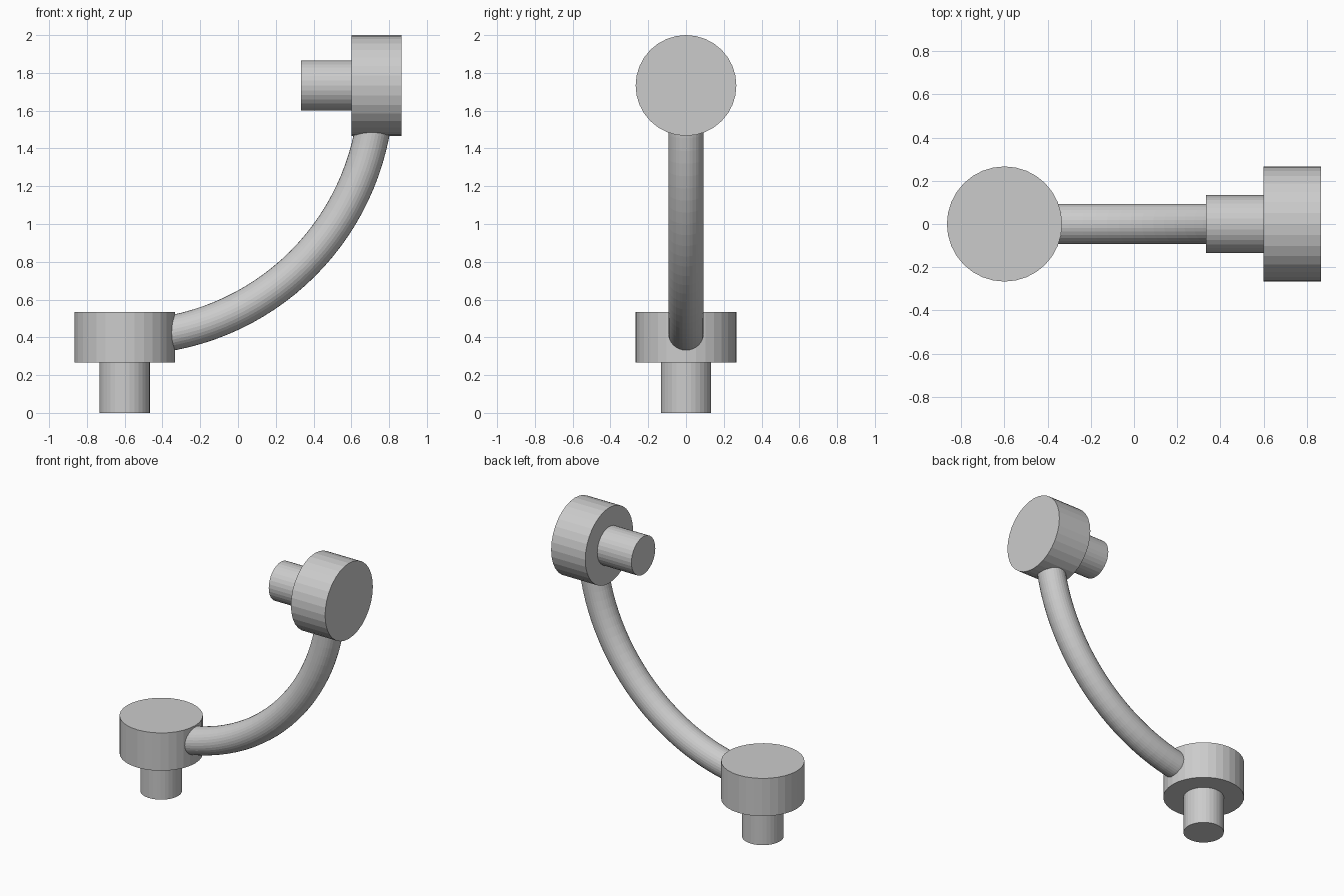
import bpy, bmesh, math
from mathutils import Matrix, Vector

if "Cube" in bpy.data.objects:
    bpy.data.objects.remove(bpy.data.objects["Cube"])

U = 2 / 7.5          # base unit: disc radius and thickness
SIDES = 32
X0, Z0 = -0.6, 1.5 * U            # lower disc centre
X1, Z1 = X0 + 5 * U, 6.5 * U      # upper disc centre

grey = bpy.data.materials.new("light grey")
grey.diffuse_color = (0.6, 0.6, 0.6, 1)
grey.use_nodes = True
grey.node_tree.nodes["Principled BSDF"].inputs["Base Color"].default_value = grey.diffuse_color


def finish(bm, name):
    bmesh.ops.recalc_face_normals(bm, faces=bm.faces)
    mesh = bpy.data.meshes.new(name)
    bm.to_mesh(mesh)
    bm.free()
    mesh.materials.append(grey)
    obj = bpy.data.objects.new(name, mesh)
    bpy.context.collection.objects.link(obj)
    return obj


def cylinder(name, centre, radius, axis):
    bm = bmesh.new()
    turn = Matrix.Rotation(math.pi / 2, 4, 'Y') if axis == 'X' else Matrix()
    bmesh.ops.create_cone(bm, cap_ends=True, segments=SIDES, radius1=radius,
                          radius2=radius, depth=U,
                          matrix=Matrix.Translation(centre) @ turn)
    return finish(bm, name)


# lower wheel disc and its upright pin
cylinder("lower_disc", (X0, 0, Z0), U, 'Z')
cylinder("lower_pin", (X0, 0, Z0 - U), U / 2, 'Z')

# upper disc and its sideways pin
cylinder("upper_disc", (X1, 0, Z1), U, 'X')
cylinder("upper_pin", (X1 - U, 0, Z1), U / 2, 'X')

# quarter-circle arm: a round section spun about the y axis
bm = bmesh.new()
ring = bmesh.ops.create_circle(
    bm, segments=SIDES, radius=0.35 * U,
    matrix=Matrix.Translation((X0, 0, Z0)) @ Matrix.Rotation(math.pi / 2, 4, 'Y'))
edges = list(bm.edges)
bmesh.ops.spin(bm, geom=list(bm.verts) + edges, cent=Vector((X0, 0, Z1)),
               axis=(0, 1, 0), angle=-math.pi / 2, steps=32)
bmesh.ops.holes_fill(bm, edges=[e for e in bm.edges if e.is_boundary], sides=0)
finish(bm, "curved_arm")
